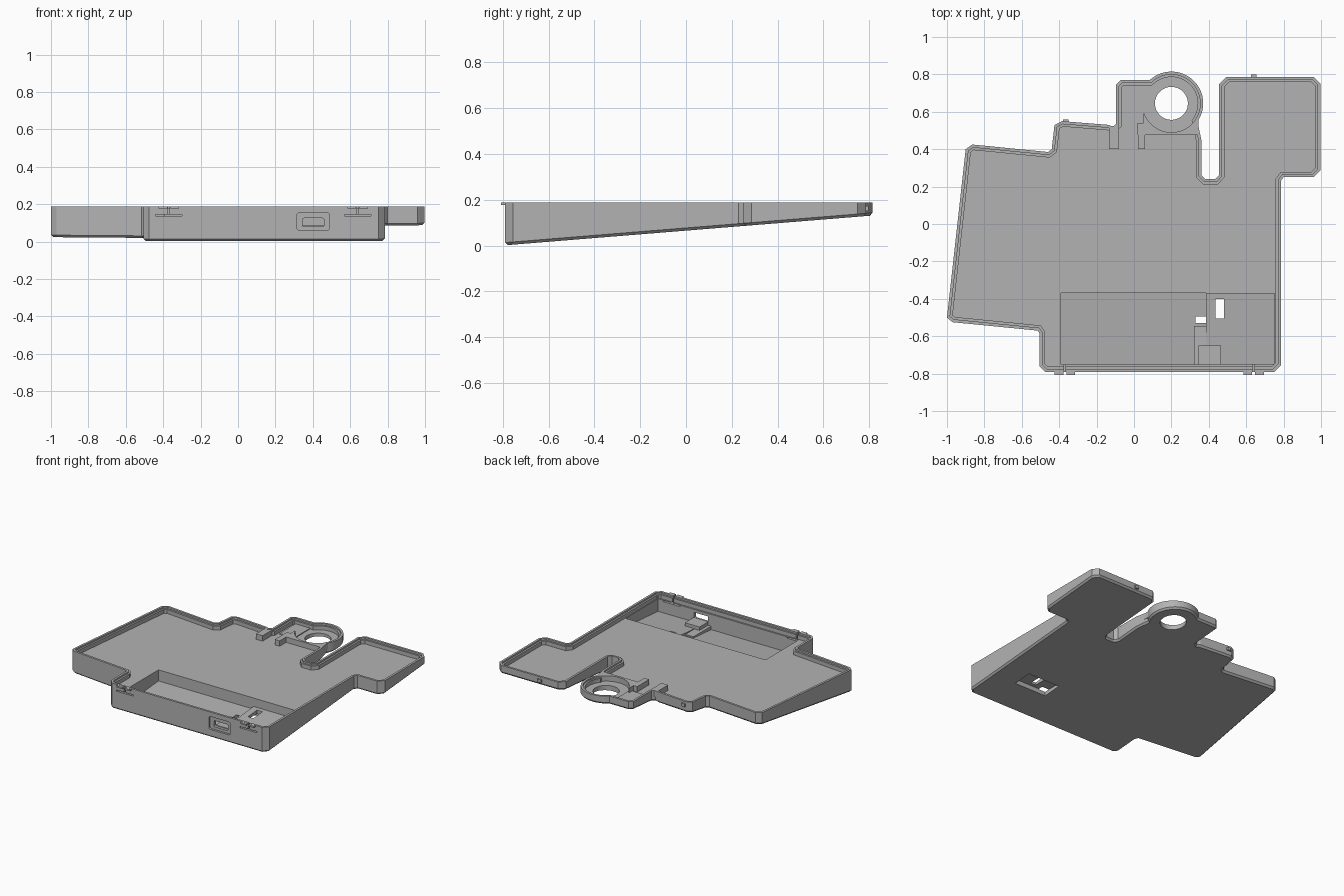
import bpy, bmesh, math
from mathutils import Vector

if "Cube" in bpy.data.objects:
    bpy.data.objects.remove(bpy.data.objects["Cube"])

TOP, FLOOR = 0.188, 0.147
RING = Vector((0.2, 0.645))

grey = bpy.data.materials.new("matte grey plastic")
grey.use_nodes = True
grey.diffuse_color = (0.45, 0.45, 0.45, 1)
grey.node_tree.nodes["Principled BSDF"].inputs["Base Color"].default_value = (0.45, 0.45, 0.45, 1)


def under(y):
    """Height of the sloping underside."""
    return 0.001 + (y + 0.79) * 0.081


def finish(bm, name):
    bmesh.ops.recalc_face_normals(bm, faces=bm.faces)
    mesh = bpy.data.meshes.new(name)
    bm.to_mesh(mesh)
    bm.free()
    mesh.materials.append(grey)
    obj = bpy.data.objects.new(name, mesh)
    bpy.context.collection.objects.link(obj)
    return obj


def box(name, x, y, z, slope=None, round_y=0):
    """Box from ranges; slope lifts the lower face above the underside."""
    bm = bmesh.new()
    bmesh.ops.create_cube(bm, size=1)
    for v in bm.verts:
        low = v.co.z < 0
        v.co = [r[0] if c < 0 else r[1] for c, r in zip(v.co, (x, y, z))]
        if slope is not None and low:
            v.co.z = under(v.co.y) + slope
    if round_y:
        along = [e for e in bm.edges
                 if abs(e.verts[0].co.y - e.verts[1].co.y) > 1e-4]
        bmesh.ops.bevel(bm, geom=along, offset=round_y, segments=3, profile=0.5, affect='EDGES')
    return finish(bm, name)


def cylinder(name, radius, z0, z1):
    bm = bmesh.new()
    bmesh.ops.create_cone(bm, cap_ends=True, segments=64, radius1=radius,
                          radius2=radius, depth=z1 - z0)
    bmesh.ops.translate(bm, verts=bm.verts, vec=(RING.x, RING.y, (z0 + z1) / 2))
    return finish(bm, name)


def cut(target, cutter):
    cutter.hide_render = True
    mod = target.modifiers.new("cut", 'BOOLEAN')
    mod.operation, mod.solver, mod.object = 'DIFFERENCE', 'EXACT', cutter
    bpy.context.view_layer.objects.active = target
    bpy.ops.object.modifier_apply(modifier=mod.name)
    bpy.data.objects.remove(cutter)


def inset(points, d):
    """Mitred inward offset of a counter-clockwise outline."""
    result = []
    for i, p in enumerate(points):
        a = (p - points[i - 1]).normalized()
        b = (points[(i + 1) % len(points)] - p).normalized()
        na, nb = Vector((-a.y, a.x)), Vector((-b.y, b.x))
        result.append(p + (na + nb) * d / (1 + na.dot(nb)))
    return result


# Outline of the tray, with the ring lobe as an arc
front = [(-1, -.5), (-.97, -.525), (-.515, -.57), (-.505, -.585), (-.505, -.76),
         (-.475, -.79), (.75, -.79), (.785, -.755), (.785, .23), (.8, .25),
         (.96, .25), (.997, .287), (.997, .75), (.96, .787), (.495, .787),
         (.455, .747), (.455, .262), (.435, .24), (.382, .24), (.36, .262), (.36, .45)]
arc = [(RING.x + .17 * math.cos(math.radians(t)), RING.y + .17 * math.sin(math.radians(t)))
       for t in range(-35, 134, 6)]
back = [(-.07, .77), (-.095, .745), (-.095, .535), (-.115, .52), (-.135, .53),
        (-.385, .55), (-.425, .53), (-.44, .4), (-.46, .385), (-.865, .425), (-.9, .4)]
outline = [Vector(p) for p in front + arc + back]

# Tray body: stacked loops from underside, over the stepped rim, to the floor
bm = bmesh.new()
levels = [(.012, None, 0), (0, None, .012), (0, TOP, 0), (.016, TOP, 0),
          (.016, TOP - .012, 0), (.029, TOP - .012, 0), (.029, FLOOR, 0)]
loops = []
for d, z, lift in levels:
    loops.append([bm.verts.new((p.x, p.y, under(p.y) + lift if z is None else z))
                  for p in inset(outline, d)])
n = len(outline)
for lo, hi in zip(loops, loops[1:]):
    for i in range(n):
        j = (i + 1) % n
        bm.faces.new((lo[i], lo[j], hi[j], hi[i]))
bm.faces.new(loops[0][::-1])
bm.faces.new(loops[-1])
tray = finish(bm, "tray")

# Battery recess and the shallower board shelf beside it
cut(tray, box("recess_cutter", (-.39, .386), (-.75, -.37), (0, .165), slope=.03))
cut(tray, box("shelf_cutter", (.38, .752), (-.749, -.371), (0, .166), slope=.05))

# Underside pocket with a switch slot
cut(tray, box("pocket_cutter", (.33, .59), (-.53, -.39), (-.1, .055)))
cut(tray, box("slot_cutter", (.435, .48), (-.505, -.4), (-.1, .15)))

# Ring hole
cut(tray, cylinder("hole_cutter", .088, -.1, .3))

# Port opening in the front wall
cut(tray, box("port_frame_cutter", (.315, .49), (-.85, -.775), (.06, .155), round_y=.015))
cut(tray, box("port_cutter", (.345, .46), (-.85, -.73), (.08, .125), round_y=.008))

# Latch slits in the front wall
for cx in (-.37, .64):
    cut(tray, box("slit_cutter", (cx - .07, cx + .07), (-.85, -.74), (.137, .146)))
    cut(tray, box("stem_cutter", (cx - .005, cx + .005), (-.85, -.74), (.14, .2)))

# Shelf step and port seat
box("shelf_step", (.32, .387), (-.752, -.545), (0, .06), slope=.02)
box("port_seat", (.345, .465), (-.755, -.65), (0, .085), slope=.02)

# Latch tabs along the front and back edges
for cx in (-.37, .64):
    for side in (-1, 1):
        xs = sorted((cx + side * .008, cx + side * .055))
        box("front_latch_tab", xs, (-.808, -.78), (.176, TOP - .001))
for cx, y in ((-.365, .545), (.64, .785)):
    box("back_latch_tab", (cx - .015, cx + .015), (y - .01, y + .013), (.15, .172))

# Walls around the ring and its doorway
wall = box("ring_wall", (.02, .345), (.475, .59), (FLOOR - .005, TOP - .001))
cut(wall, cylinder("ring_wall_cutter", .155, .1, .3))
cut(wall, box("wall_trim_cutter", (0, .05), (.54, .65), (.1, .3)))
box("doorway_wall_right", (-.134, -.08), (.4, .525), (FLOOR - .005, TOP - .001))
box("doorway_wall_left", (.021, .06), (.4, .48), (FLOOR - .005, TOP - .001))
box("sensor_plate", (-.05, .07), (.555, .742), (FLOOR - .003, FLOOR + .006))

# Smooth only the round parts
bpy.ops.object.select_all(action='DESELECT')
for obj in (tray, wall):
    obj.select_set(True)
bpy.context.view_layer.objects.active = tray
bpy.ops.object.shade_smooth_by_angle(angle=math.radians(20))
